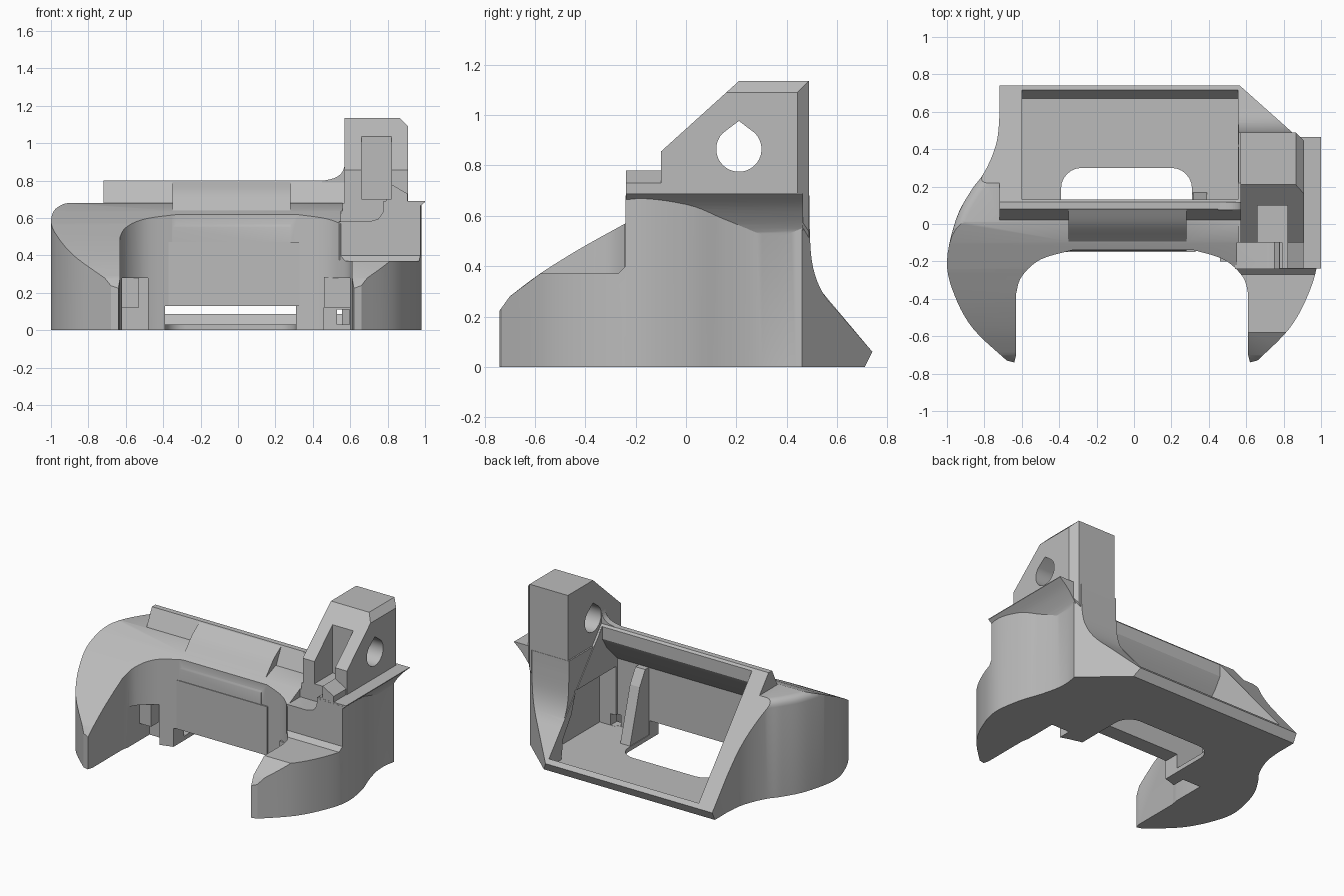
import bpy, bmesh, math
from mathutils import Vector

if "Cube" in bpy.data.objects:
    bpy.data.objects.remove(bpy.data.objects["Cube"])

grey = bpy.data.materials.new("plain grey")
grey.use_nodes = True
grey.diffuse_color = (0.5, 0.5, 0.5, 1)
grey.node_tree.nodes["Principled BSDF"].inputs["Base Color"].default_value = (0.5, 0.5, 0.5, 1)


def smooth(pts, steps=5):
    """Rounded run through the given points."""
    p = [Vector(q) for q in [pts[0]] + pts + [pts[-1]]]
    out = []
    for a, b, c, d in zip(p, p[1:], p[2:], p[3:]):
        for i in range(steps):
            t = i / steps
            out.append(tuple(0.5 * (2 * b + (c - a) * t + (2 * a - 5 * b + 4 * c - d) * t * t
                                    + (3 * b - a - 3 * c + d) * t ** 3)))
    return out + [pts[-1]]


def prism(name, pts, axis, lo, hi, bevel=None, width=0.05, segments=1):
    """Profile pushed along an axis, with chosen edges bevelled."""
    place = {"x": lambda u, v, w: (w, u, v), "y": lambda u, v, w: (u, w, v),
             "z": lambda u, v, w: (u, v, w)}[axis]
    bm = bmesh.new()
    face = bm.faces.new([bm.verts.new(place(u, v, lo)) for u, v in pts])
    ext = bmesh.ops.extrude_face_region(bm, geom=[face])
    shift = Vector(place(0, 0, hi - lo))
    for v in ext["geom"]:
        if isinstance(v, bmesh.types.BMVert):
            v.co += shift
    bmesh.ops.recalc_face_normals(bm, faces=bm.faces)
    if bevel:
        edges = [e for e in bm.edges if bevel(e.verts[0].co, e.verts[1].co)]
        bmesh.ops.bevel(bm, geom=edges, offset=width, segments=segments, profile=0.5, affect="EDGES")
    mesh = bpy.data.meshes.new(name)
    bm.to_mesh(mesh)
    bm.free()
    mesh.materials.append(grey)
    ob = bpy.data.objects.new(name, mesh)
    bpy.context.collection.objects.link(ob)
    return ob


def box(name, x, y, z):
    return prism(name, [(x[0], y[0]), (x[1], y[0]), (x[1], y[1]), (x[0], y[1])], "z", *z)


def combine(target, other, op):
    """Apply a boolean and drop the helper."""
    mod = target.modifiers.new("cut", "BOOLEAN")
    mod.operation, mod.object, mod.solver = op, other, "EXACT"
    bpy.context.view_layer.objects.active = target
    bpy.ops.object.modifier_apply(modifier=mod.name)
    bpy.data.objects.remove(other)


def cut(target, other):
    combine(target, other, "DIFFERENCE")


def join(target, other):
    combine(target, other, "UNION")


# Body: plan outline with two curved arms
left_outer = smooth([(-0.72, 0.57), (-0.73, 0.46), (-0.76, 0.36), (-0.81, 0.26), (-0.87, 0.18),
                     (-0.95, 0.03), (-1.0, -0.2), (-0.96, -0.38), (-0.86, -0.56), (-0.68, -0.73)])
left_inner = smooth([(-0.63, -0.37), (-0.6, -0.28), (-0.5, -0.19), (-0.33, -0.14)])
right_inner = smooth([(0.32, -0.14), (0.48, -0.19), (0.58, -0.28), (0.61, -0.37)])
right_outer = smooth([(0.66, -0.73), (0.83, -0.56), (0.93, -0.38), (0.98, -0.2), (0.955, 0),
                      (0.905, 0.15), (0.872, 0.28), (0.867, 0.38), (0.88, 0.46)])
outline = ([(-0.72, 0.76)] + left_outer + [(-0.64, -0.74), (-0.63, -0.7)] + left_inner + right_inner
           + [(0.61, -0.7), (0.62, -0.74)] + right_outer + [(0.56, 0.745)])
body = prism("clip_body", outline, "z", 0, 0.68,
             lambda a, b: min(a.z, b.z) > 0.6 and max(a.x, b.x) < -0.3
             and -0.5 < min(a.y, b.y) and max(a.y, b.y) < 0.5, 0.05, 4)

# Arm tops: sloping on the left and middle, stepped flat on the right
tip = [(-0.7, 0.28), (-0.75, 0.21), (-0.9, 0.1), (-0.9, 1.2)]
slope = smooth([(-0.24, 0.57), (-0.42, 0.47), (-0.58, 0.37), (-0.7, 0.28)])
for x0, x1, pts in [(-1.2, 0.56, [(0.02, 0.684), (-0.1, 0.637)] + slope + tip[1:] + [(0.02, 1.2)]),
                    (0.55, 1.2, [(-0.24, 0.4), (-0.27, 0.37), (-0.58, 0.37)] + tip + [(-0.24, 1.2)])]:
    cut(body, prism("arm_cutter", pts, "x", x0, x1))

# Raised top bar and the bulge rolling down to the front wall
join(body, prism("top_bar", [(0.021, 0.5), (0.021, 0.68), (0.08, 0.8), (0.118, 0.8), (0.25, 0.643),
                             (0.25, 0.5)], "x", -0.72, 0.6))
bulge = smooth([(0.085, 0.798), (0.0, 0.74), (-0.07, 0.665), (-0.125, 0.6), (-0.145, 0.55)])
join(body, prism("bulge", bulge + [(-0.145, 0.45), (0.085, 0.45)], "x", -0.35, 0.28))

# Sloped back, with a concave corner under the tower
lip = [(0.74, 0.06), (0.71, 0), (0.685, -0.05), (1.2, -0.05), (1.2, 1.5)]
cut(body, prism("slope_cutter", [(0, 0.94)] + lip + [(0, 1.5)], "x", -1.2, 0.56))
corner = smooth([(0.49, 0.6), (0.5, 0.42), (0.54, 0.3), (0.62, 0.2), (0.74, 0.06)])
cut(body, prism("corner_cutter", [(0.49, 1.5)] + corner + lip[1:], "x", 0.559, 1.2))

# Pocket behind the front wall, the hollow beside it, and the rounded floor notch
pocket = [(0.9, 0.11), (0.735, 0.11), (0.67, 0.03), (-0.04, 0.03), (-0.04, 0.5), (0.08, 0.62),
          (0.13, 0.7), (0.13, 1.0), (0.9, 1.0)]
cut(body, prism("pocket_cutter", pocket, "x", -0.6, 0.555))
hollow = [(0.58, 0.03), (0.56, 0.17), (0.47, 0.3), (0.42, 0.45), (-0.02, 0.45), (-0.02, 0.03)]
cut(body, prism("hollow_cutter", hollow, "x", 0.5, 0.68))
notch = [(-0.39, -0.4), (0.31, -0.4)]
for cx, start in ((0.2, 0), (-0.28, 90)):
    notch += [(cx + 0.11 * math.cos(math.radians(start + i * 15)),
               0.19 + 0.11 * math.sin(math.radians(start + i * 15))) for i in range(7)]
cut(body, prism("notch_cutter", notch, "z", -0.1, 0.13))

# Undercuts low on the inside of both arms, and a slot into the hollow
for x0, x1 in ((-0.62, -0.48), (0.46, 0.6)):
    cut(body, box("undercut", (x0, x1), (-0.36, -0.09), (-0.1, 0.28)))
cut(body, box("side_slot", (0.53, 0.595), (-0.2, 0.02), (0.031, 0.11)))

# Shoulder flaring out over the hollowed side wall, and relief beside the tower
flare = smooth([(0.85, 0.47), (0.88, 0.55), (0.94, 0.63), (1.0, 0.685)])
join(body, prism("shoulder", flare + [(1.0, 0.69), (0.58, 0.69), (0.58, 0.6), (0.8, 0.47)],
                 "y", -0.239, 0.465))
relief = [(0.55, 0.58), (0.7, 0.58), (0.75, 0.595), (0.775, 0.63), (0.785, 0.9), (0.55, 0.9)]
cut(body, prism("relief_cutter", relief, "y", -0.4, -0.1))
join(body, box("step_block", (0.541, 0.7), (-0.24, -0.12), (0.375, 0.58)))

# Tower with chamfers, front slot and cross hole
profile = [(-0.1, 0.5), (-0.1, 0.855), (0.21, 1.135), (0.488, 1.135), (0.488, 0.45), (0.2, 0.45)]


def tower_edges(a, b):
    outside = min(a.x, b.x) > 0.9
    return outside and (min(a.z, b.z) > 1.1 or min(a.y, b.y) > 0.48)


tower = prism("tower", profile, "x", 0.57, 0.91, tower_edges, 0.045)
# the foot tapers back under the shoulder
cut(tower, prism("foot_cutter", [(0.84, 0.3), (0.84, 0.5), (0.92, 0.62), (1.1, 0.62), (1.1, 0.3)],
                 "y", 0.1, 0.6))
join(tower, prism("tower_step", [(0.79, 0.6), (0.905, 0.6), (0.905, 0.73), (0.82, 0.78), (0.79, 0.78)],
                  "y", -0.238, -0.05))
cut(tower, box("slot", (0.66, 0.82), (-0.5, 0.1), (0.7, 1.04)))
hole = [(0.21 + 0.09 * math.cos(math.radians(a)), 0.865 + 0.09 * math.sin(math.radians(a)))
        for a in range(-225, 46, 10)] + [(0.21, 0.977)]
cut(tower, prism("hole", hole, "x", 0.4, 1.1))

# Fillet joining the tower to the top bar
curve = smooth([(0.45, 0.798), (0.52, 0.815), (0.56, 0.85), (0.575, 0.91)])
prism("tower_fillet", curve + [(0.6, 0.91), (0.6, 0.75), (0.45, 0.75)], "y", 0.075, 0.118)

# Front panel, inner gusset and arm clips
box("front_panel", (-0.4, 0.33), (-0.15, -0.12), (0.13, 0.47))
prism("gusset", [(-0.05, 0.02), (0.17, 0.02), (0.06, 0.4), (0.0, 0.5), (-0.05, 0.5)], "x", 0.315, 0.39)
for x0, x1 in ((-0.63, -0.53), (0.46, 0.61)):
    box("arm_clip", (x0, x1), (-0.2, -0.12), (0.12, 0.285))

# Smooth the curves, keep the corners sharp
bpy.ops.object.select_all(action="DESELECT")
for ob in (body, tower):
    ob.select_set(True)
bpy.context.view_layer.objects.active = body
bpy.ops.object.shade_smooth_by_angle(angle=math.radians(25))
